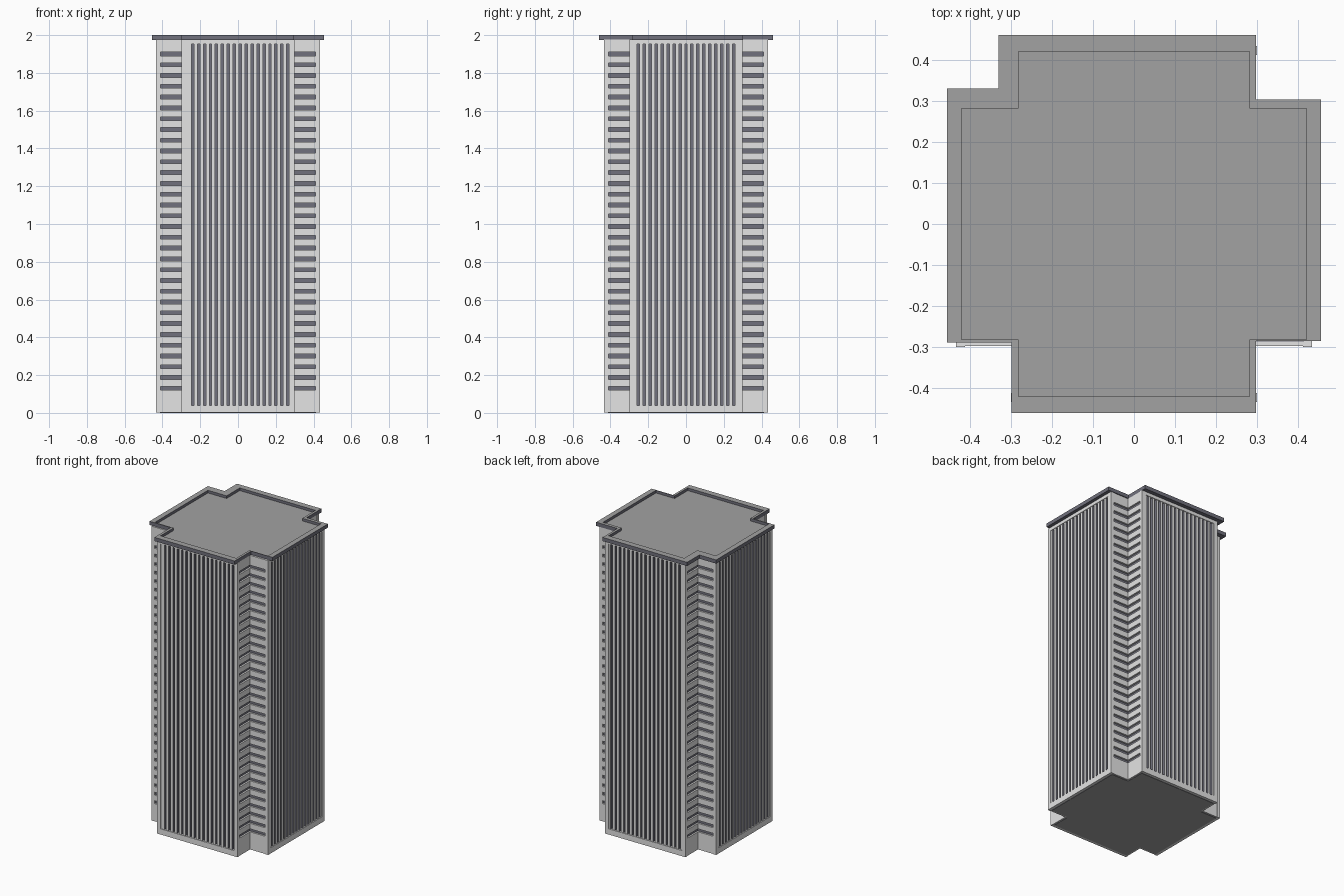
import bpy, bmesh
from math import pi
from mathutils import Matrix, Vector

cube = bpy.data.objects.get("Cube")
if cube:
    bpy.data.objects.remove(cube, do_unlink=True)


def material(name, rgb):
    m = bpy.data.materials.new(name)
    m.use_nodes = True
    m.diffuse_color = (*rgb, 1)
    m.node_tree.nodes["Principled BSDF"].inputs["Base Color"].default_value = (*rgb, 1)
    return m


CONCRETE = material("pale concrete", (0.78, 0.78, 0.78))
DARK = material("dark glass", (0.165, 0.165, 0.205))
ROOF = material("roof grey", (0.365, 0.365, 0.365))


def finish(name, bm, *mats, rule=None):
    """Turn a bmesh into a flat shaded object, with colours chosen by a face rule."""
    bmesh.ops.recalc_face_normals(bm, faces=bm.faces)
    bm.normal_update()
    if rule:
        for f in bm.faces:
            f.material_index = rule(f)
    mesh = bpy.data.meshes.new(name)
    bm.to_mesh(mesh)
    bm.free()
    for m in mats:
        mesh.materials.append(m)
    obj = bpy.data.objects.new(name, mesh)
    bpy.context.collection.objects.link(obj)
    return obj


def cross(a, b):
    """Plan of a plus shape: arm half width a, arm half length b."""
    quarter = [Vector((b, a)), Vector((a, a)), Vector((a, b))]
    return [Matrix.Rotation(i * pi / 2, 2) @ p for i in range(4) for p in quarter]


def prism(bm, plan, z0, z1):
    low = [bm.verts.new((x, y, z0)) for x, y in plan]
    face = bm.faces.new(low)
    top = bmesh.ops.extrude_face_region(bm, geom=[face])["geom"]
    for v in top:
        if isinstance(v, bmesh.types.BMVert):
            v.co.z = z1


def box(bm, x0, x1, y0, y1, z0, z1, turn):
    centre = Vector(((x0 + x1) / 2, (y0 + y1) / 2, (z0 + z1) / 2))
    size = Matrix.Diagonal((x1 - x0, y1 - y0, z1 - z0, 1))
    bmesh.ops.create_cube(bm, size=1, matrix=turn @ Matrix.Translation(centre) @ size)


# Glazed core, with a grey underside
bm = bmesh.new()
prism(bm, cross(0.286, 0.413), 0, 1.977)
finish("glazed_core", bm, DARK, ROOF, rule=lambda f: int(f.normal.z < -0.5))

# Base wall and floor bands that show in the recessed corners
bm = bmesh.new()
pitch, gap, floors = 0.0571, 0.02, 32
band_plan = cross(0.297, 0.412)
prism(bm, band_plan, 0.002, 0.12)
for i in range(floors):
    z = 0.13 + gap / 2 + i * pitch
    prism(bm, band_plan, z, 1.976 if i == floors - 1 else z + pitch - gap)
finish("corner_floor_bands", bm, CONCRETE)

# Framed facades: raised border, then a slotted panel of fins with dark reveals
WIDE, EDGE, FRONT, INNER = 0.299, 0.272, -0.433, -0.411
STEP, SLOT, COUNT = 0.0315, 0.013, 17
for i, side in enumerate(("front", "left", "back", "right")):
    turn = Matrix.Rotation(i * pi / 2, 4, "Z")
    outward = turn.to_3x3() @ Vector((0, -1, 0))
    shift = 0.012 if side == "front" else 0
    first = shift - STEP * (COUNT - 1) / 2 - SLOT / 2
    last = first + STEP * (COUNT - 1) + SLOT
    bm = bmesh.new()
    box(bm, -WIDE, -EDGE, FRONT, INNER, 0.002, 1.977, turn)
    box(bm, EDGE, WIDE, FRONT, INNER, 0.002, 1.977, turn)
    box(bm, -EDGE, EDGE, FRONT, INNER, 0.002, 0.04, turn)
    box(bm, -EDGE, EDGE, FRONT, INNER, 1.953, 1.977, turn)
    finish(side + "_frame", bm, CONCRETE)
    bm = bmesh.new()
    box(bm, -EDGE, first, FRONT + 0.004, INNER, 0.04, 1.953, turn)
    box(bm, last, EDGE, FRONT + 0.004, INNER, 0.04, 1.953, turn)
    for k in range(COUNT - 1):
        x = first + k * STEP + SLOT
        box(bm, x, x + STEP - SLOT, FRONT + 0.004, INNER, 0.04, 1.953, turn)
    finish(side + "_fins", bm, CONCRETE, DARK,
           rule=lambda f: int(f.normal.dot(outward) < 0.5))

# Roof plan, its arms slightly uneven, and the inner line of the parapet
outer = [(0.455, 0.303), (0.297, 0.303), (0.297, 0.46), (-0.33, 0.46),
         (-0.33, 0.33), (-0.455, 0.33), (-0.455, -0.288), (-0.298, -0.288),
         (-0.298, -0.46), (0.297, -0.46), (0.297, -0.285), (0.455, -0.285)]
inner = cross(0.281, 0.42)

# Roof deck
bm = bmesh.new()
prism(bm, inner, 1.974, 1.982)
finish("roof_deck", bm, ROOF)

# Parapet ring with a grey coping and dark sides
bm = bmesh.new()
rings = [[bm.verts.new((x, y, z)) for x, y in plan]
         for plan, z in ((outer, 1.975), (outer, 2), (inner, 2), (inner, 1.975))]
for r in range(4):
    a, b = rings[r], rings[(r + 1) % 4]
    for k in range(12):
        n = (k + 1) % 12
        bm.faces.new((a[k], a[n], b[n], b[k]))
finish("parapet", bm, DARK, ROOF, rule=lambda f: int(f.normal.z > 0.5))
